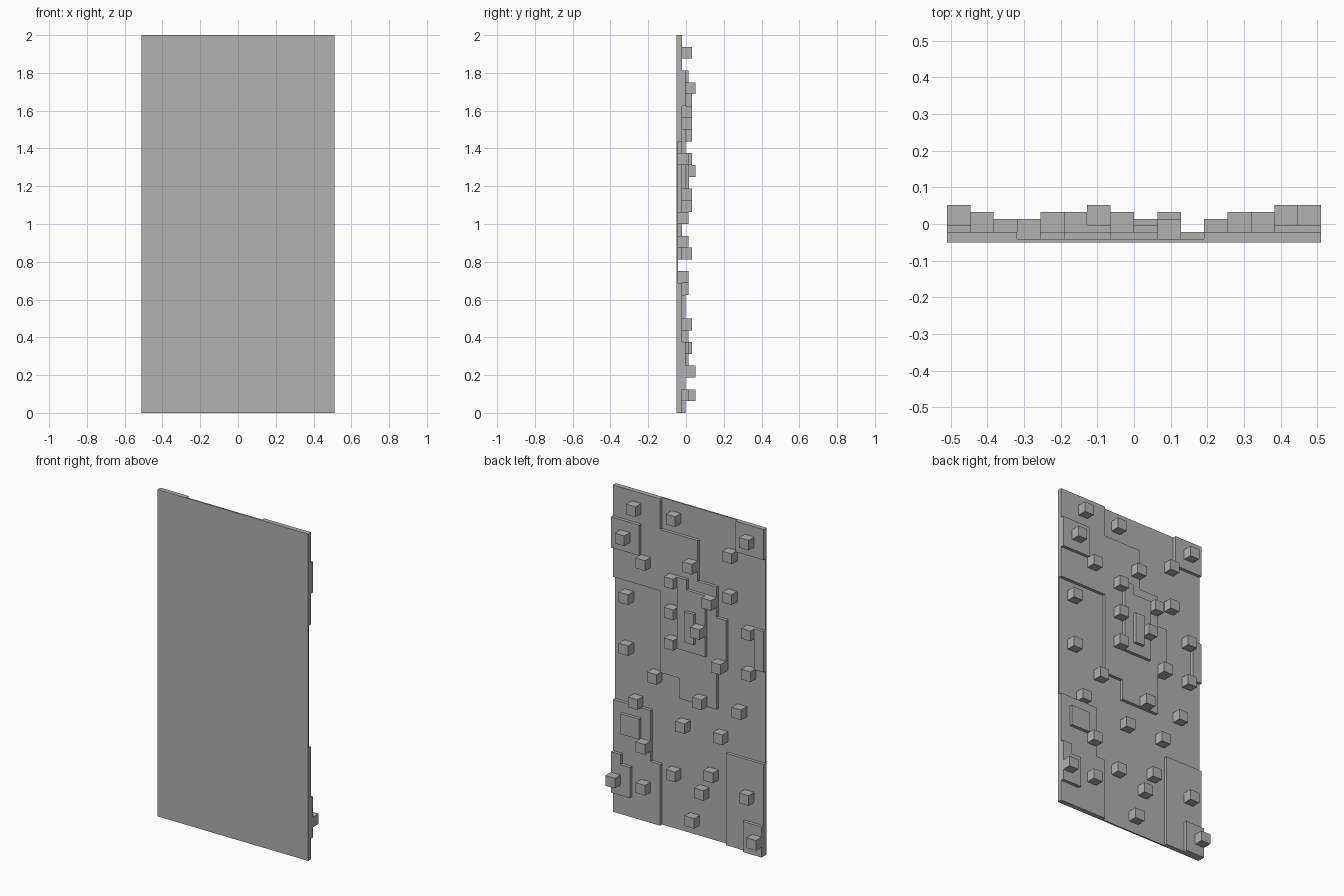
import bpy
import bmesh
import math

if "Cube" in bpy.data.objects:
    bpy.data.objects.remove(bpy.data.objects["Cube"], do_unlink=True)

# Relief grid: columns run along x, rows run up z
COLUMNS, ROWS = 16, 32
WIDTH, HEIGHT = 1.02, 2.0
CELL_X, CELL_Z = WIDTH / COLUMNS, HEIGHT / ROWS
FRONT, GROUND, STEP = -0.051, -0.0415, 0.0193
STUD_DEPTH = 0.0545

grey = bpy.data.materials.new("Stone grey")
grey.use_nodes = True
colour = (0.44, 0.44, 0.44, 1.0)
grey.diffuse_color = colour
grey.node_tree.nodes["Principled BSDF"].inputs["Base Color"].default_value = colour


def surface(level):
    """Depth of the surface of a terrace level."""
    return GROUND + STEP * level


def slab(name, rects, back, front):
    """Solid whose outline is the union of grid rectangles (col, col, row, row)."""
    cells = {(c, r) for c0, c1, r0, r1 in rects
             for c in range(c0, c1) for r in range(r0, r1)}
    bm = bmesh.new()
    corners = {}

    def corner(c, r):
        if (c, r) not in corners:
            corners[c, r] = bm.verts.new((c * CELL_X - WIDTH / 2, front, r * CELL_Z))
        return corners[c, r]

    for c, r in sorted(cells):
        bm.faces.new((corner(c, r), corner(c + 1, r),
                      corner(c + 1, r + 1), corner(c, r + 1)))
    extruded = bmesh.ops.extrude_face_region(bm, geom=bm.faces[:], use_keep_orig=True)
    moved = [v for v in extruded["geom"] if isinstance(v, bmesh.types.BMVert)]
    bmesh.ops.translate(bm, verts=moved, vec=(0, back - front, 0))
    bmesh.ops.recalc_face_normals(bm, faces=bm.faces[:])
    bmesh.ops.dissolve_limit(bm, angle_limit=math.radians(1),
                             verts=bm.verts[:], edges=bm.edges[:])
    mesh = bpy.data.meshes.new(name)
    bm.to_mesh(mesh)
    bm.free()
    mesh.materials.append(grey)
    obj = bpy.data.objects.new(name, mesh)
    bpy.context.collection.objects.link(obj)
    return obj


def terrace(name, level, *rects):
    """Raised plate sitting on the level below it."""
    return slab(name, rects, surface(level), surface(level - 1))


# Flat panel
slab("panel", [(0, COLUMNS, 0, ROWS)], surface(0), FRONT)

# First level of raised plates
terrace("main_terrace", 1, (11, 16, 23, 32), (9, 11, 15, 29), (7, 9, 13, 29),
        (5, 7, 13, 25), (4, 5, 17, 22))
terrace("upper_corner_terrace", 1, (0, 3, 29, 32))
terrace("side_terrace", 1, (0, 1, 18, 22))
terrace("lower_left_terrace", 1, (12, 16, 0, 11), (11, 12, 0, 6))
terrace("lower_right_terrace", 1, (0, 4, 0, 9))

# Second and third levels
terrace("upper_left_plate", 2, (13, 16, 26, 29))
terrace("centre_plate", 2, (6, 9, 18, 24), (8, 9, 24, 25))
terrace("small_left_plate", 2, (13, 15, 8, 10))
terrace("stepped_left_plate", 2, (15, 16, 2, 6), (14, 15, 2, 5))
terrace("lower_right_plate", 2, (0, 2, 0, 3))
terrace("centre_ridge", 3, (7, 8, 19, 22))

# Cube studs, listed as (column, row) for each level they stand on
studs = {
    0: [(9, 30), (3, 28), (3, 24), (14, 21), (14, 16), (11, 14), (1, 21), (1, 17),
        (13, 11), (2, 13), (8, 10), (4, 10), (9, 5), (5, 6), (6, 4), (7, 1)],
    1: [(13, 30), (12, 25), (7, 26), (1, 30), (9, 24), (5, 23), (9, 21), (9, 18),
        (4, 17), (6, 13), (12, 7), (12, 3), (1, 5)],
    2: [(14, 27), (6, 20), (15, 3), (0, 1)],
}
for level, places in studs.items():
    for column, row in places:
        slab("stud", [(column, column + 1, row, row + 1)],
             surface(level) + STUD_DEPTH, surface(level))
